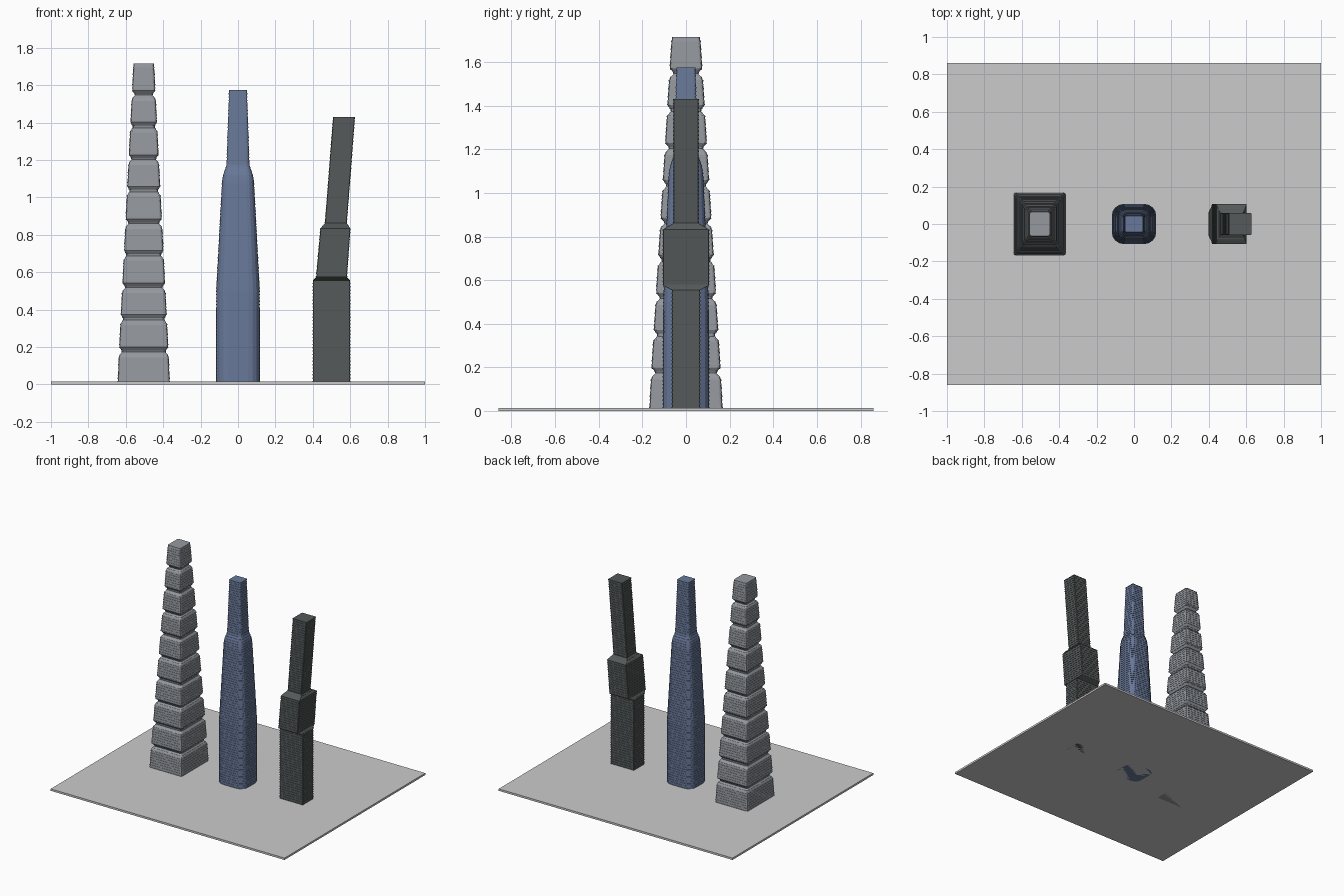
import bpy, bmesh, math

if "Cube" in bpy.data.objects:
    bpy.data.objects.remove(bpy.data.objects["Cube"])


def material(name, rgb):
    m = bpy.data.materials.new(name)
    m.diffuse_color = (*rgb, 1)
    m.use_nodes = True
    m.node_tree.nodes["Principled BSDF"].inputs["Base Color"].default_value = m.diffuse_color
    return m


def outline(bm, z, cx, hx, hy, r, seg):
    """Ring of vertices: rounded rectangle at height z."""
    ring = []
    for q, (sx, sy) in enumerate(((1, 1), (-1, 1), (-1, -1), (1, -1))):
        for k in range(seg + 1):
            a = math.pi / 2 * (q + k / seg)
            ring.append(bm.verts.new((cx + sx * (hx - r) + r * math.cos(a),
                                      sy * (hy - r) + r * math.sin(a), z)))
    return ring


def section(keys, z):
    """Interpolate the (z, cx, hx, hy, r) keys at height z."""
    for a, b in zip(keys, keys[1:]):
        if z <= b[0]:
            t = (z - a[0]) / (b[0] - a[0])
            return [p + (q - p) * t for p, q in zip(a[1:], b[1:])]
    return list(keys[-1][1:])


def tower(name, keys, mat, floor=0.018, ledge=0.0018, seg=4):
    """Loft through the keys, with a thin projecting ledge at every floor."""
    top = keys[-1][0]
    n = round(top / floor)
    h = top / n
    stops = []
    for i in range(n):
        z = i * h
        stops += [(z, 0), (z + 0.65 * h, 0), (z + 0.65 * h, ledge), (z + h, ledge)]
    bm = bmesh.new()
    rings = []
    for z, out in stops:
        cx, hx, hy, r = section(keys, z)
        rings.append(outline(bm, z, cx, hx + out - ledge / 2, hy + out - ledge / 2, r, seg))
    for a, b in zip(rings, rings[1:]):
        for i in range(len(a)):
            j = (i + 1) % len(a)
            bm.faces.new((a[i], a[j], b[j], b[i]))
    bm.faces.new(rings[0][::-1])
    bm.faces.new(rings[-1])
    me = bpy.data.meshes.new(name)
    bm.to_mesh(me)
    bm.free()
    me.materials.append(mat)
    ob = bpy.data.objects.new(name, me)
    bpy.context.collection.objects.link(ob)
    return ob


# Ground slab
bpy.ops.mesh.primitive_cube_add(size=1, location=(0, 0, 0.0075))
slab = bpy.context.object
slab.name = "ground_slab"
slab.scale = (2, 1.72, 0.015)

# Tiered tower: ten tapering modules with pinched joints
cx, module, keys = -0.504, 0.1715, []
for i in range(10):
    z = i * module
    hx, hy = 0.14 - 0.0086 * i, 0.169 - 0.0104 * i
    if i:
        keys.append((z + 0.004, cx, hx - 0.016, hy - 0.02, 0.012))
        keys.append((z + 0.028, cx, hx, hy, 0.012))
    else:
        keys.append((z, cx, hx, hy, 0.012))
    keys.append((z + module - 0.02, cx, hx - 0.006, hy - 0.008, 0.012))
    keys.append((z + module, cx, hx - 0.009 if i == 9 else hx - 0.02,
                 hy - 0.012 if i == 9 else hy - 0.026, 0.012))
tower("tiered_tower", keys, material("grey_cladding", (0.30, 0.32, 0.35)), seg=2)

# Rounded tower: tapering shaft, shoulder, slim crown
tower("rounded_tower", [
    (0.00, 0, 0.118, 0.107, 0.065),
    (0.50, 0, 0.117, 0.105, 0.060),
    (1.08, 0, 0.086, 0.080, 0.040),
    (1.12, 0, 0.080, 0.074, 0.035),
    (1.17, 0, 0.062, 0.057, 0.020),
    (1.575, 0, 0.048, 0.043, 0.008)],
    material("blue_glass", (0.14, 0.19, 0.32)))

# Leaning tower: upright base, wide sheared middle, slim sheared top
tower("leaning_tower", [
    (0.000, 0.500, 0.100, 0.066, 0.003),
    (0.555, 0.500, 0.100, 0.066, 0.003),
    (0.575, 0.500, 0.083, 0.106, 0.003),
    (0.835, 0.521, 0.081, 0.106, 0.003),
    (0.860, 0.523, 0.059, 0.058, 0.003),
    (1.430, 0.567, 0.059, 0.058, 0.003)],
    material("dark_cladding", (0.09, 0.10, 0.10)), seg=1)
